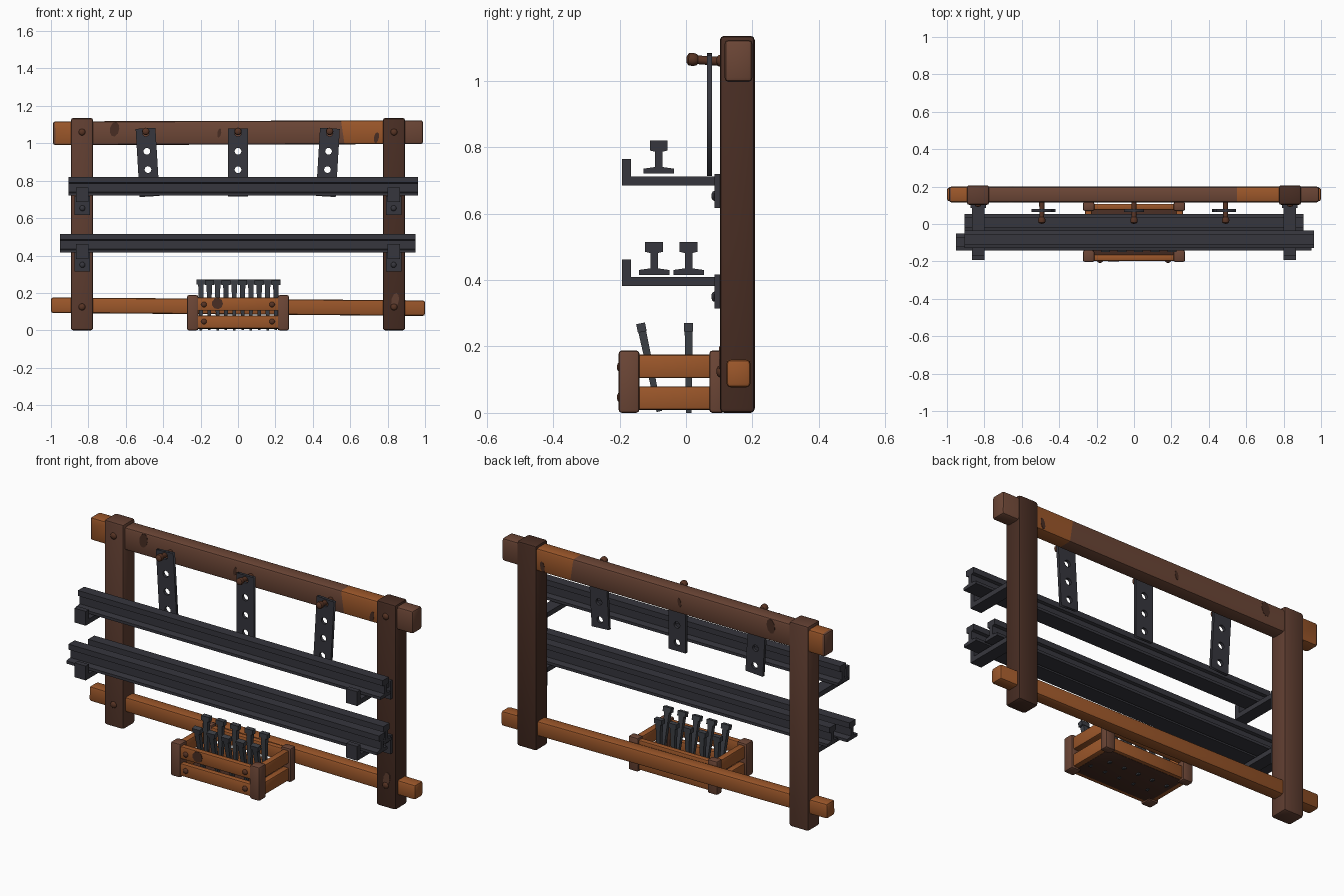
import bpy, bmesh, math
from mathutils import Matrix, Vector

cube = bpy.data.objects.get("Cube")
if cube:
    bpy.data.objects.remove(cube)


def material(name, rgb):
    lin = [(c / 255 / 12.92) if c < 11 else ((c / 255 + 0.055) / 1.055) ** 2.4 for c in rgb]
    m = bpy.data.materials.new(name)
    m.use_nodes = True
    m.diffuse_color = (*lin, 1)
    m.node_tree.nodes["Principled BSDF"].inputs["Base Color"].default_value = (*lin, 1)
    return m


ORANGE = material("orange wood", (156, 87, 42))
BROWN = material("brown wood", (108, 70, 54))
UMBER = material("umber wood", (96, 62, 49))
DARK = material("dark wood", (72, 45, 35))
STEEL = material("dark steel", (54, 54, 61))
IRON = material("spike iron", (60, 63, 69))
RUST = material("rusty bolt", (88, 52, 36))


def finish(name, bm, mats, smooth=True):
    bmesh.ops.recalc_face_normals(bm, faces=bm.faces)
    me = bpy.data.meshes.new(name)
    bm.to_mesh(me)
    bm.free()
    for m in mats:
        me.materials.append(m)
    ob = bpy.data.objects.new(name, me)
    bpy.context.collection.objects.link(ob)
    if smooth:
        bpy.ops.object.select_all(action='DESELECT')
        ob.select_set(True)
        bpy.context.view_layer.objects.active = ob
        bpy.ops.object.shade_smooth_by_angle(angle=math.radians(40))
    return ob


def add_box(bm, lo, hi):
    lo, hi = Vector(lo), Vector(hi)
    mat = Matrix.Translation((lo + hi) / 2) @ Matrix.Diagonal((*(hi - lo), 1))
    return bmesh.ops.create_cube(bm, size=1, matrix=mat)["verts"]


def box(name, lo, hi, mat, bevel=0.01, segments=2, cuts=(), rule=None, tilt=0):
    """Bevelled block; cuts slice it along x and rule picks a material from x."""
    bm = bmesh.new()
    add_box(bm, lo, hi)
    if bevel:
        bmesh.ops.bevel(bm, geom=bm.edges[:], offset=bevel, segments=segments,
                        profile=0.5, affect='EDGES')
    for x, slant in cuts:
        bmesh.ops.bisect_plane(bm, geom=bm.verts[:] + bm.edges[:] + bm.faces[:],
                               plane_co=(x, 0, (lo[2] + hi[2]) / 2), plane_no=(1, 0, slant))
    if rule:
        for f in bm.faces:
            f.material_index = rule(f.calc_center_median().x)
    ob = finish(name, bm, mat if isinstance(mat, list) else [mat])
    if tilt:
        c = Vector((0, 0, (lo[2] + hi[2]) / 2))
        ob.data.transform(Matrix.Translation(c) @ Matrix.Rotation(tilt, 4, 'Y') @ Matrix.Translation(-c))
    return ob


def bolt(name, x, y, z, r=0.018):
    """Domed bolt head facing the front."""
    bm = bmesh.new()
    bmesh.ops.create_uvsphere(bm, u_segments=12, v_segments=8, radius=r,
                              matrix=Matrix.Translation((x, y, z)) @ Matrix.Diagonal((1, 0.6, 1, 1)))
    return finish(name, bm, [RUST])


def stain(name, x, y, z, rx, rz, mat=DARK, lean=0.2):
    """Thin oval patch on a front or back face."""
    bm = bmesh.new()
    m = (Matrix.Translation((x, y, z)) @ Matrix.Rotation(lean, 4, 'Y')
         @ Matrix.Diagonal((rx, 1, rz, 1)) @ Matrix.Rotation(math.pi / 2, 4, 'X'))
    bmesh.ops.create_cone(bm, cap_ends=True, segments=9, radius1=1, radius2=1, depth=0.003, matrix=m)
    return finish(name, bm, [mat], False)


# Timber frame
for side, name, mat in ((-1, "right_post", UMBER), (1, "left_post", DARK)):
    x = side * 0.834
    box(name, (x - 0.06, 0.102, 0), (x + 0.06, 0.207, 1.135), mat, 0.013)
    for z in (0.125, 1.06):
        bolt(name + "_bolt", x, 0.102, z)
stain("left_post_stain", 0.84, 0.101, 0.16, 0.02, 0.04, UMBER)


def beam_colour(x):
    return 1 if -0.975 < x < -0.85 or 0.56 < x < 0.8 else 0


box("top_beam", (-0.99, 0.116, 0.993), (0.99, 0.2, 1.12), [BROWN, ORANGE], 0.013,
    cuts=((-0.975, 0.1), (-0.85, 0), (0.56, 0.15), (0.8, 0)), rule=beam_colour, tilt=-0.003)
box("bottom_beam", (-1, 0.122, 0.085), (1, 0.194, 0.168), ORANGE, 0.012, tilt=0.008)
for x, z, rx, rz in ((-0.66, 1.075, 0.025, 0.04), (-0.1, 1.055, 0.01, 0.025), (0.74, 1.03, 0.013, 0.03)):
    stain("beam_stain", x, 0.116, z, rx, rz)
    stain("beam_stain_back", x, 0.2, z, rx, rz)

# Rails, extruded from an I-shaped section
HALF = ((0.046, 0), (0.046, 0.015), (0.011, 0.02), (0.011, 0.066), (0.027, 0.07), (0.027, 0.1))


def rail(name, x0, x1, y, z):
    bm = bmesh.new()
    section = list(HALF) + [(-a, b) for a, b in reversed(HALF)]
    face = bm.faces.new([bm.verts.new((x0, y + a, z + b)) for a, b in section])
    new = bmesh.ops.extrude_face_region(bm, geom=[face])["geom"]
    bmesh.ops.translate(bm, vec=(x1 - x0, 0, 0),
                        verts=[v for v in new if isinstance(v, bmesh.types.BMVert)])
    return finish(name, bm, [STEEL], False)


rail("upper_rail", -0.905, 0.963, -0.082, 0.72)
rail("lower_front_rail", -0.953, 0.95, -0.096, 0.415)
rail("lower_back_rail", -0.905, 0.905, 0.008, 0.415)

# Rail brackets: arm, front lip and back plate
for x in (-0.832, 0.832):
    for z in (0.685, 0.382):
        bm = bmesh.new()
        add_box(bm, (x - 0.034, -0.193, z), (x + 0.034, 0.095, z + 0.027))
        add_box(bm, (x - 0.034, -0.193, z + 0.02), (x + 0.034, -0.165, z + 0.079))
        add_box(bm, (x - 0.042, 0.086, z - 0.068), (x + 0.042, 0.103, z + 0.034))
        finish("rail_bracket", bm, [STEEL], False)
        b = bolt("bracket_bolt", x, 0.085, z - 0.032, 0.015)
        b.data.materials[0] = STEEL


# Hanging perforated plates, each on a peg
def hanger(x, lean):
    cu = bpy.data.curves.new("hanger_outline", 'CURVE')
    cu.dimensions, cu.fill_mode, cu.extrude = '2D', 'BOTH', 0.008
    loops = [[(-0.053, -0.34), (0.053, -0.34), (0.053, 0.025), (-0.053, 0.025)]]
    for i in range(4):
        loops.append([(0.018 * math.cos(k * math.pi / 8), -0.098 * i + 0.018 * math.sin(k * math.pi / 8))
                      for k in range(16)])
    for pts in loops:
        sp = cu.splines.new('POLY')
        sp.points.add(len(pts) - 1)
        for p, (a, b) in zip(sp.points, pts):
            p.co = (a, b, 0, 1)
        sp.use_cyclic_u = True
    tmp = bpy.data.objects.new("hanger_outline", cu)
    bpy.context.collection.objects.link(tmp)
    deps = bpy.context.evaluated_depsgraph_get()
    me = bpy.data.meshes.new_from_object(tmp.evaluated_get(deps))
    bpy.data.objects.remove(tmp)
    bm = bmesh.new()
    bm.from_mesh(me)
    bmesh.ops.remove_doubles(bm, verts=bm.verts, dist=0.0001)
    bm.transform(Matrix.Translation((x, 0.071, 1.055)) @ Matrix.Rotation(lean, 4, 'Y')
                 @ Matrix.Rotation(math.pi / 2, 4, 'X'))
    finish("hanger_plate", bm, [STEEL], False)

    # Turned peg with a knob, tipped slightly upward
    bm = bmesh.new()
    profile = ((0, 0.135), (0.014, 0.135), (0.013, 0.035), (0.017, 0.031), (0.02, 0.02),
               (0.018, 0.007), (0.01, 0.001), (0, 0))
    vs = [bm.verts.new((r, d, 0)) for r, d in profile]
    es = [bm.edges.new(pair) for pair in zip(vs, vs[1:])]
    bmesh.ops.spin(bm, geom=vs + es, cent=(0, 0, 0), axis=(0, 1, 0), angle=math.tau, steps=12)
    bmesh.ops.remove_doubles(bm, verts=bm.verts, dist=0.0001)
    bm.transform(Matrix.Translation((x, 0.001, 1.065)) @ Matrix.Rotation(-0.07, 4, 'X'))
    finish("hanger_peg", bm, [RUST])


for x, lean in ((-0.493, -0.06), (0, 0), (0.49, 0.06)):
    hanger(x, lean)

# Slatted crate
for sx in (-1, 1):
    for y0, y1 in ((-0.203, -0.14), (0.07, 0.118)):
        xs = sorted((sx * 0.212, sx * 0.273))
        box("crate_corner", (xs[0], y0, 0), (xs[1], y1, 0.188), BROWN, 0.01)
    for z in (0.01, 0.105):
        xs = sorted((sx * 0.225, sx * 0.262))
        box("crate_side_slat", (xs[0], -0.16, z), (xs[1], 0.09, z + 0.07), ORANGE, 0.007)
for y in (-0.197, 0.075):
    for z in (0.01, 0.105):
        box("crate_long_slat", (-0.235, y, z), (0.235, y + 0.033, z + 0.07), ORANGE, 0.007)
box("crate_floor", (-0.235, -0.175, 0.008), (0.235, 0.09, 0.028), DARK, 0.004)
for x in (-0.182, 0.182):
    for z in (0.047, 0.138):
        bolt("crate_bolt", x, -0.199, z, 0.015)
stain("crate_stain", -0.11, -0.198, 0.143, 0.03, 0.03)

# Spikes standing in the crate in two rows
for i in range(10):
    x = -0.198 + i * 0.0445
    y = -0.095 if i % 2 else 0.008
    lean = (0, 0.21, -0.21)[(i // 2 + i) % 3]
    bm = bmesh.new()
    shaft = add_box(bm, (-0.015, -0.012, -0.2), (0.015, 0.012, 0.05))
    for v in shaft:
        if v.co.z < 0:
            v.co.x *= 0.45
            v.co.y *= 0.7
    add_box(bm, (-0.024, -0.0135, 0.045), (0.024, 0.0135, 0.071))
    bm.transform(Matrix.Translation((x, y, 0.2)) @ Matrix.Rotation(lean, 4, 'X')
                 @ Matrix.Translation((0, 0, 0)))
    # keep the feet of leaning spikes gathered on the row line
    bmesh.ops.translate(bm, verts=bm.verts, vec=(0, -math.sin(lean) * 0.13, 0))
    finish("spike", bm, [IRON], False)
